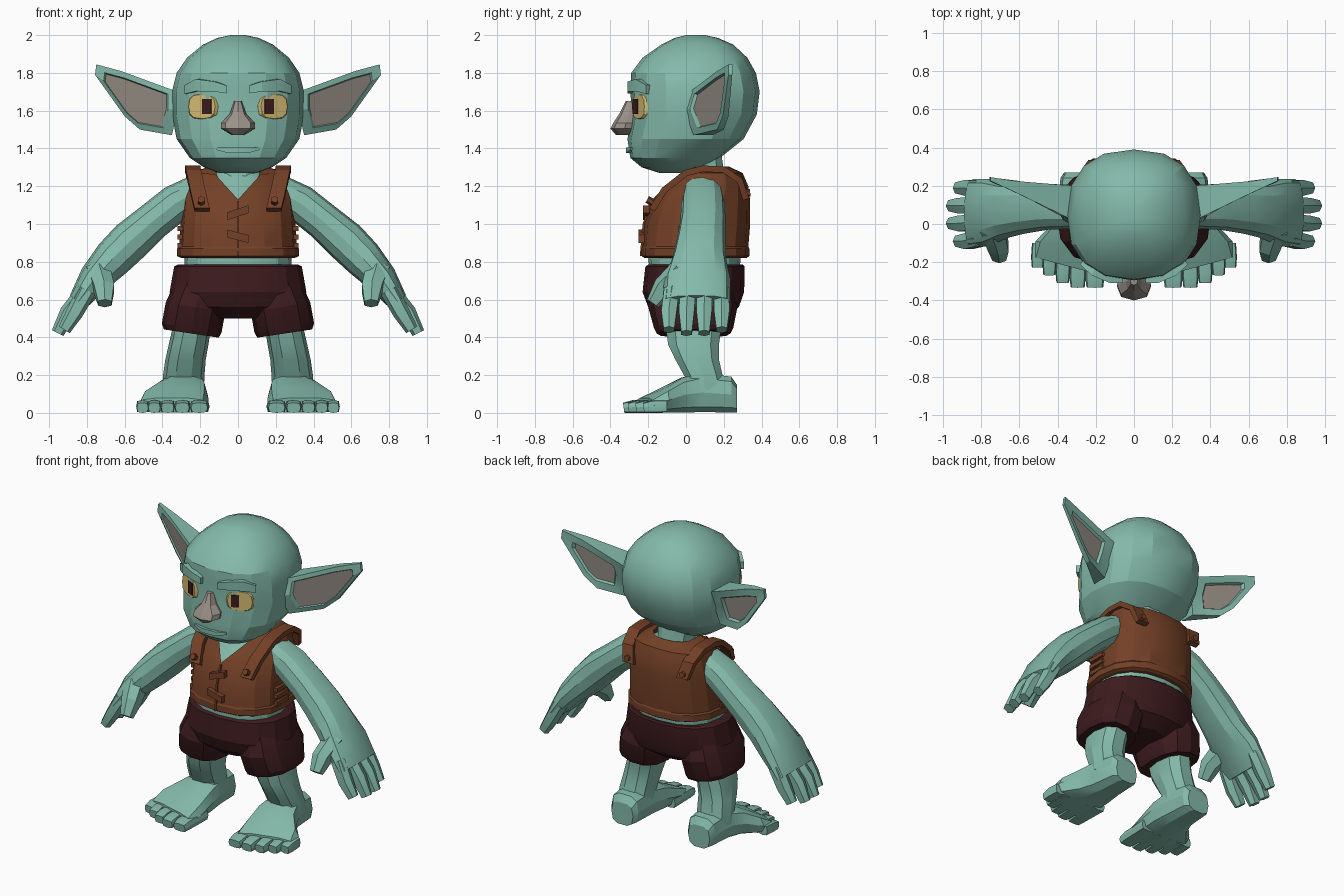
import bpy
import bmesh
import math
from mathutils import Vector

default_cube = bpy.data.objects.get("Cube")
if default_cube:
    bpy.data.objects.remove(default_cube, do_unlink=True)


def make_material(name, colour):
    mat = bpy.data.materials.new(name)
    mat.use_nodes = True
    mat.diffuse_color = (*colour, 1)
    mat.node_tree.nodes["Principled BSDF"].inputs["Base Color"].default_value = (*colour, 1)
    return mat


SKIN = make_material("sea green skin", (.23, .49, .40))
LEATHER = make_material("brown leather", (.175, .052, .02))
CLOTH = make_material("dark maroon cloth", (.047, .011, .013))
YELLOW = make_material("yellow eye", (.66, .50, .17))
GREY = make_material("warm grey", (.32, .285, .25))
parts = []


def finish(name, bm, mats, pair=False):
    """Turn a bmesh into an object, mirrored across x when it is one of a pair."""
    bmesh.ops.remove_doubles(bm, verts=bm.verts, dist=.0005)
    bmesh.ops.recalc_face_normals(bm, faces=bm.faces)
    mesh = bpy.data.meshes.new(name)
    bm.to_mesh(mesh)
    bm.free()
    for mat in mats:
        mesh.materials.append(mat)
    obj = bpy.data.objects.new(name, mesh)
    bpy.context.scene.collection.objects.link(obj)
    if pair:
        obj.modifiers.new("mirror", 'MIRROR')
    parts.append(obj)
    return obj


def ring(centre, u, v, n, power):
    """Superellipse cross-section spanned by two half axes."""
    points = []
    for i in range(n):
        a = math.tau * (i + (.5 if n == 4 else 0)) / n
        c, s = math.cos(a), math.sin(a)
        points.append(Vector(centre)
                      + Vector(u) * math.copysign(abs(c) ** (2 / power), c)
                      + Vector(v) * math.copysign(abs(s) ** (2 / power), s))
    return points


def bridge(bm, rows):
    n = len(rows[0])
    for low, high in zip(rows, rows[1:]):
        for i in range(n):
            j = (i + 1) % n
            bm.faces.new((low[i], low[j], high[j], high[i]))


def loft(name, rings, mat, pair=False, open_top=False, shape=None):
    bm = bmesh.new()
    rows = [[bm.verts.new(shape(p) if shape else p) for p in points] for points in rings]
    bridge(bm, rows)
    bm.faces.new(rows[0])
    if not open_top:
        bm.faces.new(rows[-1])
    return finish(name, bm, [mat], pair)


def stack(name, levels, mat, n=16, power=2.4, tilt=0, **kw):
    """Loft of level rings: height, centre x, half width, front y, back y."""
    rings = [ring((cx, (front + back) / 2, z), (rx, 0, tilt * rx),
                  (0, (back - front) / 2, 0), n, power)
             for z, cx, rx, front, back in levels]
    return loft(name, rings, mat, **kw)


def sweep(name, stations, mat, side=(0, 1, 0), n=8, power=3, pair=False):
    """Loft along a path of stations: centre, half size along side, half size across."""
    centres = [Vector(s[0]) for s in stations]
    side = Vector(side).normalized()
    rings = []
    for i, (_, along, across) in enumerate(stations):
        tangent = centres[min(i + 1, len(centres) - 1)] - centres[max(i - 1, 0)]
        rings.append(ring(centres[i], tangent.cross(side).normalized() * across,
                          side * along, n, power))
    return loft(name, rings, mat, pair)


# Head, nose and lip
stack("head", [(1.27, 0, .10, -.14, .05), (1.30, 0, .18, -.235, .10), (1.35, 0, .255, -.295, .18),
               (1.45, 0, .325, -.31, .305), (1.58, 0, .35, -.285, .375), (1.70, 0, .35, -.295, .39),
               (1.80, 0, .325, -.29, .37), (1.88, 0, .27, -.23, .325), (1.95, 0, .185, -.13, .25),
               (1.985, 0, .11, -.06, .17), (2.0, 0, .04, -.0, .1)], SKIN)
stack("nose", [(1.65, 0, .02, -.32, -.26), (1.58, 0, .045, -.355, -.25), (1.535, 0, .09, -.385, -.25),
               (1.505, 0, .09, -.40, -.25), (1.47, 0, .03, -.37, -.25)], GREY, n=8)
sweep("lower_lip", [((-.115, -.285, 1.40), .008, .01), ((-.05, -.305, 1.39), .015, .014),
                    ((.05, -.305, 1.39), .015, .014), ((.115, -.285, 1.40), .008, .01)],
      SKIN, side=(0, 0, 1), n=4, power=12)

# Eyes, pupils and brows
eye = Vector((.183, -.235, 1.622))
facing = Vector((.42, -.9, 0)).normalized()
across = Vector((.9, .42, 0)).normalized()
up = Vector((0, 0, 1))
loft("eye", [ring(eye + facing * depth, across * .088 * s, up * .073 * s, 12, 2.7)
             for depth, s in ((-.05, 1), (.004, 1), (.02, .88))], YELLOW, pair=True)
loft("pupil", [ring(eye + facing * depth - across * .03, across * .027, up * .042, 4, 12)
               for depth in (.018, .026)], CLOTH, pair=True)
sweep("brow", [((.06, -.285, 1.712), .022, .025), ((.12, -.283, 1.728), .028, .028),
               ((.21, -.245, 1.735), .034, .028), ((.27, -.195, 1.712), .025, .022)],
      SKIN, side=(0, 0, 1), n=4, power=12, pair=True)

# Ears: a wedge, thick along the top of the root, with a sunken grey panel on each side
edge = [((.32, .02, 1.70), .18), ((.62, .165, 1.81), .06), ((.75, .225, 1.845), .02),
        ((.757, .225, 1.79), .02), ((.60, .195, 1.57), .03), ((.52, .165, 1.50), .035),
        ((.35, .04, 1.47), .1), ((.32, -.01, 1.60), .17)]
front = [Vector(p) for p, _ in edge]
back = [Vector(p) + Vector((0, thick, 0)) for p, thick in edge]


def inset(points, scale, push):
    middle = sum(points, Vector()) / len(points) + Vector((.02, 0, -.015))
    return [middle + (p - middle) * scale + Vector((0, push, 0)) for p in points]


bm = bmesh.new()
rows = [[bm.verts.new(p) for p in points]
        for points in (inset(front, .74, .014), inset(front, .78, 0), front,
                       back, inset(back, .66, 0), inset(back, .6, -.016))]
bridge(bm, rows)
for panel in (rows[0], rows[-1]):
    bm.faces.new(panel).material_index = 1
finish("ear", bm, [SKIN, GREY], pair=True)

# Neck and torso
stack("neck", [(1.15, 0, .13, -.05, .23), (1.25, 0, .11, -.02, .21), (1.38, 0, .12, -.02, .19)],
      SKIN, n=10)
stack("torso", [(.70, 0, .28, -.19, .28), (.83, 0, .285, -.20, .29), (1.05, 0, .27, -.17, .30),
                (1.13, 0, .26, -.14, .29), (1.24, 0, .19, -.03, .25), (1.28, 0, .1, .0, .2)], SKIN)


# Vest with a neckline that drops to a point in front
def neckline(p):
    limit = 1.13 + 1.1 * abs(p.x)
    if p.y < .02 and p.z > limit:
        return Vector((p.x, -.18 + 1.07 * (limit - 1.13), limit))
    return p


stack("vest", [(.82, 0, .30, -.22, .32), (.83, 0, .322, -.235, .335), (.87, 0, .322, -.235, .335),
               (.88, 0, .312, -.23, .33), (1.0, 0, .305, -.22, .34), (1.12, 0, .295, -.175, .34),
               (1.2, 0, .285, -.10, .33), (1.27, 0, .27, -.03, .30), (1.305, 0, .14, -.02, .225)],
      LEATHER, open_top=True, shape=neckline)

# Shoulder straps with buttons
sweep("shoulder_strap", [((.19, -.18, 1.075), .042, .018), ((.215, -.115, 1.18), .042, .018),
                         ((.235, -.0, 1.27), .042, .018), ((.24, .09, 1.293), .042, .018),
                         ((.24, .2, 1.288), .042, .018), ((.225, .285, 1.23), .042, .018),
                         ((.20, .318, 1.13), .042, .018)],
      LEATHER, side=(1, 0, 0), n=4, power=12, pair=True)
for name, start, end in (("front_button", (.195, -.15, 1.10), (.195, -.205, 1.13)),
                         ("back_button", (.205, .30, 1.16), (.205, .34, 1.165))):
    sweep(name, [(start, .02, .02), (end, .02, .02)], LEATHER, side=(1, 0, 0), n=6, power=2, pair=True)

# Front seam, clasps and side laces
sweep("front_seam", [((0, -.237, .83), .006, .008), ((0, -.222, 1.0), .006, .008),
                     ((0, -.183, 1.12), .006, .008)], LEATHER, side=(1, 0, 0), n=4, power=12)
for z, y, slope in ((1.06, -.21, .018), (.935, -.235, -.014)):
    sweep("clasp_bar", [((-.055, y, z - slope), .022, .018), ((.055, y, z + slope), .022, .018)],
          LEATHER, side=(0, 0, 1), n=4, power=12)
for z in (.885, .93, .975):
    sweep("side_lace", [((.302, -.04, z), .014, .02), ((.302, .08, z), .014, .02)],
          LEATHER, side=(0, 0, 1), n=4, power=12, pair=True)

# Shorts
stack("shorts_hips", [(.785, 0, .32, -.20, .30), (.775, 0, .338, -.215, .31), (.64, 0, .362, -.23, .308),
                      (.56, 0, .34, -.20, .28), (.5, 0, .15, -.13, .2)], CLOTH, power=2.3)
stack("shorts_leg", [(.68, .19, .14, -.17, .24), (.56, .225, .158, -.2, .272),
                     (.45, .245, .158, -.17, .25), (.42, .247, .145, -.155, .235)],
      CLOTH, n=12, power=2.4, tilt=.15, pair=True)

# Legs, feet and toes
stack("leg", [(.50, .235, .1, -.12, .2), (.36, .262, .105, -.1, .18), (.28, .278, .107, -.06, .18),
              (.19, .288, .11, -.01, .2), (.12, .29, .11, -.02, .22)], SKIN, n=10, pair=True)
loft("foot", [ring((cx, y, h / 2), (rx, skew, 0), (0, 0, h / 2), 10, 3)
              for y, cx, rx, h, skew in ((.27, .285, .08, .15, 0), (.24, .285, .1, .195, 0),
                                         (.08, .288, .115, .215, 0), (-.02, .30, .14, .19, .01),
                                         (-.12, .335, .18, .135, .03), (-.22, .35, .188, .08, .05))],
     SKIN, pair=True)
for x, width, tip in ((.205, .05, -.33), (.295, .042, -.33), (.373, .038, -.305),
                      (.443, .036, -.265), (.505, .034, -.225)):
    sweep("toe", [((x - .005, -.1, .035), width, .034), ((x, tip + .05, .034), width, .034),
                  ((x, tip, .027), width * .88, .027)], SKIN, side=(1, 0, 0), power=4, pair=True)

# Arms, fingers and thumbs
sweep("arm", [((.22, .09, 1.17), .10, .09), ((.33, .09, 1.11), .115, .1), ((.45, .09, 1.015), .12, .1),
              ((.57, .08, .91), .13, .11), ((.66, .07, .82), .142, .105), ((.76, .06, .71), .175, .085),
              ((.845, .055, .59), .18, .055)], SKIN, n=12, power=2.3, pair=True)
for i, reach in enumerate((-.03, .005, .005, -.03)):
    root = -.075 + .087 * i
    spread = -.09 + .093 * i
    sweep("finger", [((.80, root, .65), .045, .05), ((.895 + reach, spread, .53), .046, .045),
                     ((.95 + reach, spread, .425 - reach / 2), .032, .034)],
          SKIN, n=6, power=2.6, pair=True)
sweep("thumb", [((.74, -.02, .74), .07, .08), ((.71, -.12, .66), .06, .06),
                ((.705, -.175, .58), .04, .037)], SKIN, side=(1, 0, 0), n=6, power=2.6, pair=True)

# Soft shading that keeps strong creases
bpy.ops.object.select_all(action='DESELECT')
for obj in parts:
    obj.select_set(True)
bpy.context.view_layer.objects.active = parts[0]
bpy.ops.object.shade_smooth_by_angle(angle=math.radians(22))
